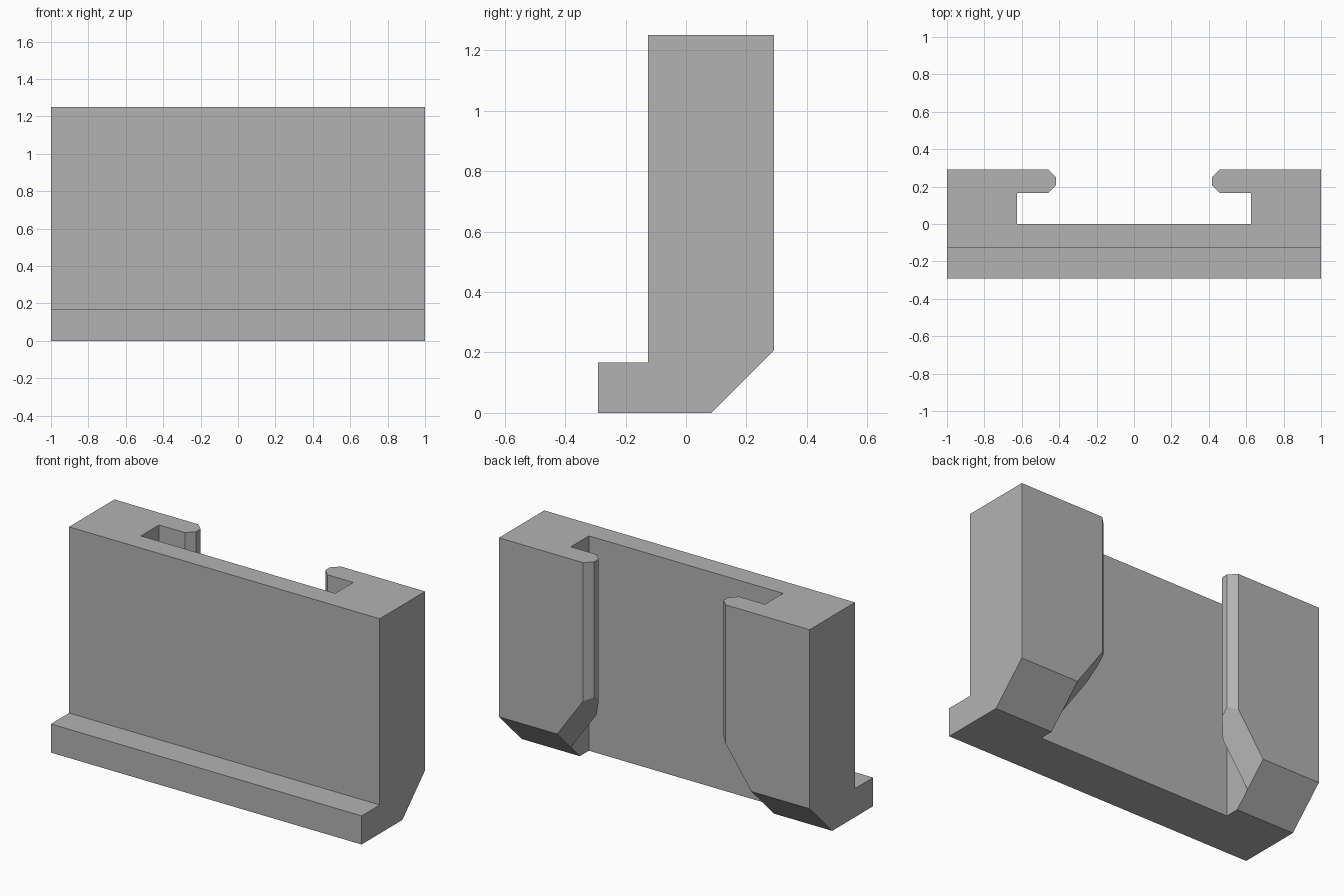
import bpy, bmesh
from mathutils import Vector

cube = bpy.data.objects.get("Cube")
if cube:
    bpy.data.objects.remove(cube, do_unlink=True)

U = 1 / 24                      # design module
HEIGHT, LEDGE = 30 * U, 4 * U
FRONT, BACK = -3 * U, 7 * U
WALL = 15 * U                   # half width of the channel
CHAMFER = 5 * U                 # height of the bottom back bevel


def prism(name, points, direction):
    """Closed solid: a polygon swept along a direction."""
    bm = bmesh.new()
    face = bm.faces.new([bm.verts.new(p) for p in points])
    swept = bmesh.ops.extrude_face_region(bm, geom=[face])["geom"]
    verts = [g for g in swept if isinstance(g, bmesh.types.BMVert)]
    bmesh.ops.translate(bm, verts=verts, vec=Vector(direction))
    bmesh.ops.recalc_face_normals(bm, faces=bm.faces)
    mesh = bpy.data.meshes.new(name)
    bm.to_mesh(mesh)
    bm.free()
    obj = bpy.data.objects.new(name, mesh)
    bpy.context.collection.objects.link(obj)
    return obj


def mirrored(half):
    return half + [(-x, v) for x, v in reversed(half)]


# Channel body: C-shaped plan with bevelled lip tips, swept upward
plan = mirrored([(1, FRONT), (1, BACK), (11 * U, BACK), (10 * U, 6 * U),
                 (10 * U, 5 * U), (11 * U, 4 * U), (WALL, 4 * U), (WALL, 0)])
body = prism("channel_bracket", [(x, y, 0) for x, y in plan], (0, 0, HEIGHT))

# Front ledge: lower strip of the front face pulled forward
bm = bmesh.new()
bm.from_mesh(body.data)
front = [f for f in bm.faces if f.normal.y < -0.9 and f.calc_center_median().y < FRONT / 2]
geom = front + list({e for f in front for e in f.edges}) + list({v for f in front for v in f.verts})
bmesh.ops.bisect_plane(bm, geom=geom, plane_co=(0, 0, LEDGE), plane_no=(0, 0, 1))
strip = [f for f in bm.faces if f.normal.y < -0.9
         and f.calc_center_median().y < FRONT / 2 and f.calc_center_median().z < LEDGE]
swept = bmesh.ops.extrude_face_region(bm, geom=strip)["geom"]
bmesh.ops.translate(bm, verts=[g for g in swept if isinstance(g, bmesh.types.BMVert)],
                    vec=(0, -BACK - FRONT, 0))
bmesh.ops.recalc_face_normals(bm, faces=bm.faces)
bm.to_mesh(body.data)
bm.free()

# Cutter: bevels the bottom back edge and slopes the lower ends of the lips
start, reach, inner = 0.04, 0.31, 0.3
rise = (WALL - inner) * 2 ** 0.5
section = mirrored([(1.1, -0.5), (1.1, 0), (WALL, 0), (inner, rise)])
offset = start + CHAMFER - BACK
cutter = prism("bevel_cutter", [(x, start, h + offset) for x, h in section], (0, reach, reach))
cutter.hide_render = True

cut = body.modifiers.new("bevel", 'BOOLEAN')
cut.operation = 'DIFFERENCE'
cut.solver = 'EXACT'
cut.object = cutter
bpy.context.view_layer.objects.active = body
body.select_set(True)
bpy.ops.object.modifier_apply(modifier=cut.name)
bpy.data.objects.remove(cutter, do_unlink=True)

# Plain grey finish
grey = bpy.data.materials.new("grey")
grey.use_nodes = True
color = (0.45, 0.45, 0.45, 1)
grey.diffuse_color = color
grey.node_tree.nodes["Principled BSDF"].inputs["Base Color"].default_value = color
body.data.materials.clear()
body.data.materials.append(grey)
